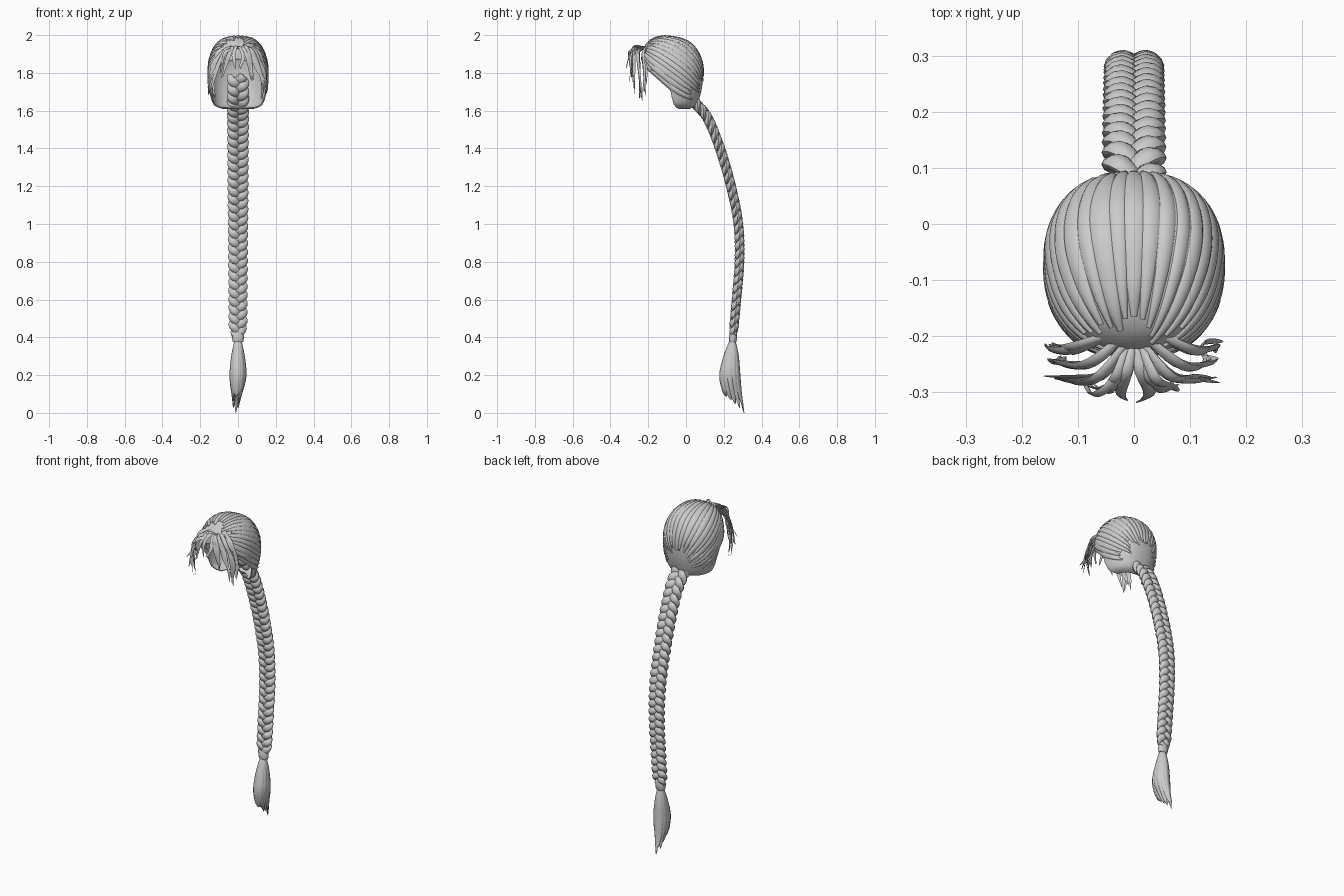
import bpy, bmesh, math, random
from mathutils import Vector
from mathutils.bvhtree import BVHTree

random.seed(4)
if "Cube" in bpy.data.objects:
    bpy.data.objects.remove(bpy.data.objects["Cube"])


def material(name, rgb):
    m = bpy.data.materials.new(name)
    m.use_nodes = True
    m.diffuse_color = (*rgb, 1)
    m.node_tree.nodes["Principled BSDF"].inputs["Base Color"].default_value = (*rgb, 1)
    return m


HAIR = material("grey_hair", (0.6, 0.6, 0.6))


def spline(pts, t):
    """Catmull-Rom point at parameter t, where each key is one unit."""
    last = len(pts) - 1
    i = min(int(t), last - 1)
    f = t - i
    a, b, c, d = (Vector(pts[min(max(j, 0), last)]) for j in range(i - 1, i + 3))
    return b + 0.5 * f * (c - a + f * (2 * a - 5 * b + 4 * c - d + f * (3 * (b - c) + d - a)))


def smooth_path(keys, steps):
    return [spline(keys, (len(keys) - 1) * i / steps) for i in range(steps + 1)]


def add_tube(bm, pts, size, outward, sides=8):
    """Sweep an ellipse; size(t) gives half width and half depth."""
    n = len(pts) - 1
    rings = []
    for i, p in enumerate(pts):
        tangent = (pts[min(i + 1, n)] - pts[max(i - 1, 0)]).normalized()
        side = tangent.cross(outward(p)).normalized()
        normal = side.cross(tangent)
        w, d = size(i / n)
        ring = []
        for k in range(sides):
            a = math.tau * k / sides
            ring.append(bm.verts.new(p + side * w * math.cos(a) + normal * d * math.sin(a)))
        rings.append(ring)
    for r, s in zip(rings, rings[1:]):
        for k in range(sides):
            bm.faces.new((r[k], r[k - 1], s[k - 1], s[k]))
    bm.faces.new(rings[0])
    bm.faces.new(rings[-1][::-1])


def finish(name, bm, angle=50):
    bmesh.ops.recalc_face_normals(bm, faces=bm.faces)
    mesh = bpy.data.meshes.new(name)
    bm.to_mesh(mesh)
    bm.free()
    mesh.materials.append(HAIR)
    ob = bpy.data.objects.new(name, mesh)
    bpy.context.collection.objects.link(ob)
    bpy.ops.object.select_all(action="DESELECT")
    bpy.context.view_layer.objects.active = ob
    ob.select_set(True)
    bpy.ops.object.shade_smooth_by_angle(angle=math.radians(angle))
    return ob


# Scalp shell: sections as height, front y, back y, half width
SECTIONS = [(1.995, -.11, -.11, 0), (1.985, -.165, -.04, .065), (1.96, -.205, .02, .105),
            (1.915, -.232, .06, .135), (1.85, -.238, .086, .154), (1.77, -.235, .09, .157),
            (1.69, -.23, .078, .149), (1.63, -.2, .055, .128), (1.61, -.13, .02, .085)]


def ease(x):
    x = min(max(x, 0), 1)
    return x * x * (3 - 2 * x)


def rim(a):
    """How far down the sections the shell reaches at angle a from the front."""
    deg = math.degrees(a if a < math.pi else math.tau - a)
    return 3.7 + ease(deg / 75) + 3.3 * ease((deg - 78) / 25)


def shell_point(s, a):
    z, front, back, w = spline(SECTIONS, s * rim(a))
    c, n = math.cos(a), math.sin(a)
    r = (abs(c) ** 2.3 + abs(n) ** 2.3) ** (-1 / 2.3)
    return Vector((w * r * n, (front + back) / 2 - (back - front) / 2 * r * c, z))


COLS, ROWS = 112, 30
bm = bmesh.new()
top = bm.verts.new(SECTIONS[0][1:2] and (0, SECTIONS[0][1], SECTIONS[0][0]))
grid = [[bm.verts.new(shell_point(j / ROWS, math.tau * i / COLS)) for i in range(COLS)]
        for j in range(1, ROWS + 1)]
for i in range(COLS):
    bm.faces.new((top, grid[0][i - 1], grid[0][i]))
    for r, s in zip(grid, grid[1:]):
        bm.faces.new((r[i], r[i - 1], s[i - 1], s[i]))
bmesh.ops.recalc_face_normals(bm, faces=bm.faces)
tree = BVHTree.FromBMesh(bm)
scalp = finish("scalp_shell", bm)
solid = scalp.modifiers.new("thickness", "SOLIDIFY")
solid.thickness = 0.006

# Combed locks lying on the shell, from the hairline back to the nape
CENTRE = Vector((0, -.08, 1.8))
AXIS, UP, SIDE = Vector((0, -.8, .6)), Vector((0, .6, .8)), Vector((1, 0, 0))
bm = bmesh.new()
LOCKS = 25
for k in range(LOCKS):
    roll = math.radians(-112 + 224 * k / (LOCKS - 1))
    start, end = random.uniform(14, 30), random.uniform(135, 160)
    pts = []
    for i in range(25):
        psi = math.radians(start + (end - start) * i / 24)
        ray = AXIS * math.cos(psi) + (UP * math.cos(roll) + SIDE * math.sin(roll)) * math.sin(psi)
        hit = tree.ray_cast(CENTRE, ray)[0]
        if hit:
            pts.append(hit)
    if len(pts) > 6:
        wide = random.uniform(.013, .02)
        add_tube(bm, pts, lambda t: (wide * math.sin(math.pi * (.04 + .92 * t)) ** .6, .005),
                 lambda p: p - CENTRE)
finish("combed_locks", bm)

# Parted fringe, mirrored, each key lock repeated with small changes
FRINGE = [((.0, -.215, 1.93), (.012, -.265, 1.935), (.025, -.3, 1.89), (.012, -.315, 1.82)),
          ((.01, -.215, 1.93), (.03, -.275, 1.93), (.06, -.295, 1.87), (.08, -.285, 1.78)),
          ((.015, -.215, 1.935), (.06, -.27, 1.92), (.11, -.28, 1.84), (.14, -.275, 1.73)),
          ((.03, -.21, 1.94), (.085, -.25, 1.91), (.13, -.25, 1.82), (.13, -.235, 1.67)),
          ((.05, -.2, 1.945), (.11, -.225, 1.9), (.145, -.22, 1.81), (.143, -.22, 1.7))]
bm = bmesh.new()
for sign in (1, -1):
    for n, keys in enumerate(FRINGE):
        for copy in range(2 if n == 0 else 4):
            path = []
            for i, (x, y, z) in enumerate(keys):
                j = .006 * i * copy / 2
                path.append((sign * x + random.uniform(-j, j), y + random.uniform(-j, j) * .6,
                             z + random.uniform(-j, j) * 1.6))
            add_tube(bm, smooth_path(path, 14),
                     lambda t: (.0145 * (1 - t) ** .7 * (.5 + t) + .0006, .005 * (1 - t) + .0005),
                     lambda p: p - CENTRE, 6)
finish("fringe", bm)

# Three-strand braid, starting inside the nape
PATH = [(0, .0, 1.78), (0, .01, 1.7), (0, .055, 1.635), (0, .115, 1.56), (0, .18, 1.4), (0, .238, 1.2),
        (0, .277, 1.0), (0, .283, .8), (0, .267, .6), (0, .25, .41)]
STEPS, TURNS = 300, 10.5
fine = smooth_path(PATH, 900)
lengths = [0]
for p, q in zip(fine, fine[1:]):
    lengths.append(lengths[-1] + (q - p).length)
spine, j = [], 0
for i in range(STEPS + 1):
    while j < 900 and lengths[j] < lengths[-1] * i / STEPS:
        j += 1
    spine.append(fine[j])
bm = bmesh.new()
for strand in range(3):
    pts = []
    for i, p in enumerate(spine):
        t = i / STEPS
        tangent = (spine[min(i + 2, STEPS)] - spine[max(i - 2, 0)]).normalized()
        depth = SIDE.cross(tangent)
        a = math.tau * (TURNS * t + strand / 3)
        k = (1 - .15 * t) * (1 - .45 * ease((t - .96) / .04))
        pts.append(p + SIDE * .036 * k * math.sin(a) + depth * .014 * k * math.sin(2 * a))
    add_tube(bm, pts, lambda t: (.024 - .004 * t, .015 - .002 * t),
             lambda p: Vector((0, 1, .3)), 10)
finish("braid", bm)

# Tie band
bm = bmesh.new()
add_tube(bm, smooth_path([(0, .251, .425), (0, .249, .4), (0, .247, .375)], 6),
         lambda t: (.027 + .004 * math.sin(math.pi * t), .018 + .004 * math.sin(math.pi * t)),
         lambda p: Vector((0, 1, 0)), 16)
finish("tie_band", bm)

# Loose tail: tapered locks bulging out and gathering to points
bm = bmesh.new()
for k in range(12):
    a = math.tau * k / 12
    c, s = math.cos(a), math.sin(a)
    low = .06 - .045 * s + random.uniform(-.02, .02)
    keys = [(.014 * c, .247 + .01 * s, .39), (.026 * c, .24 + .03 * s, .31),
            (.034 * c, .232 + .045 * s, .2), (.022 * c - .006, .245 + .042 * s, .11),
            (.014 * c - .012, .262 + .045 * s, low)]
    add_tube(bm, smooth_path(keys, 16),
             lambda t: (.003 + .0165 * math.sin(math.pi * t ** .85) if t < .97 else .0008,
                        .002 + .009 * math.sin(math.pi * t)),
             lambda p: Vector((c, s, 0)))
finish("loose_tail", bm)
